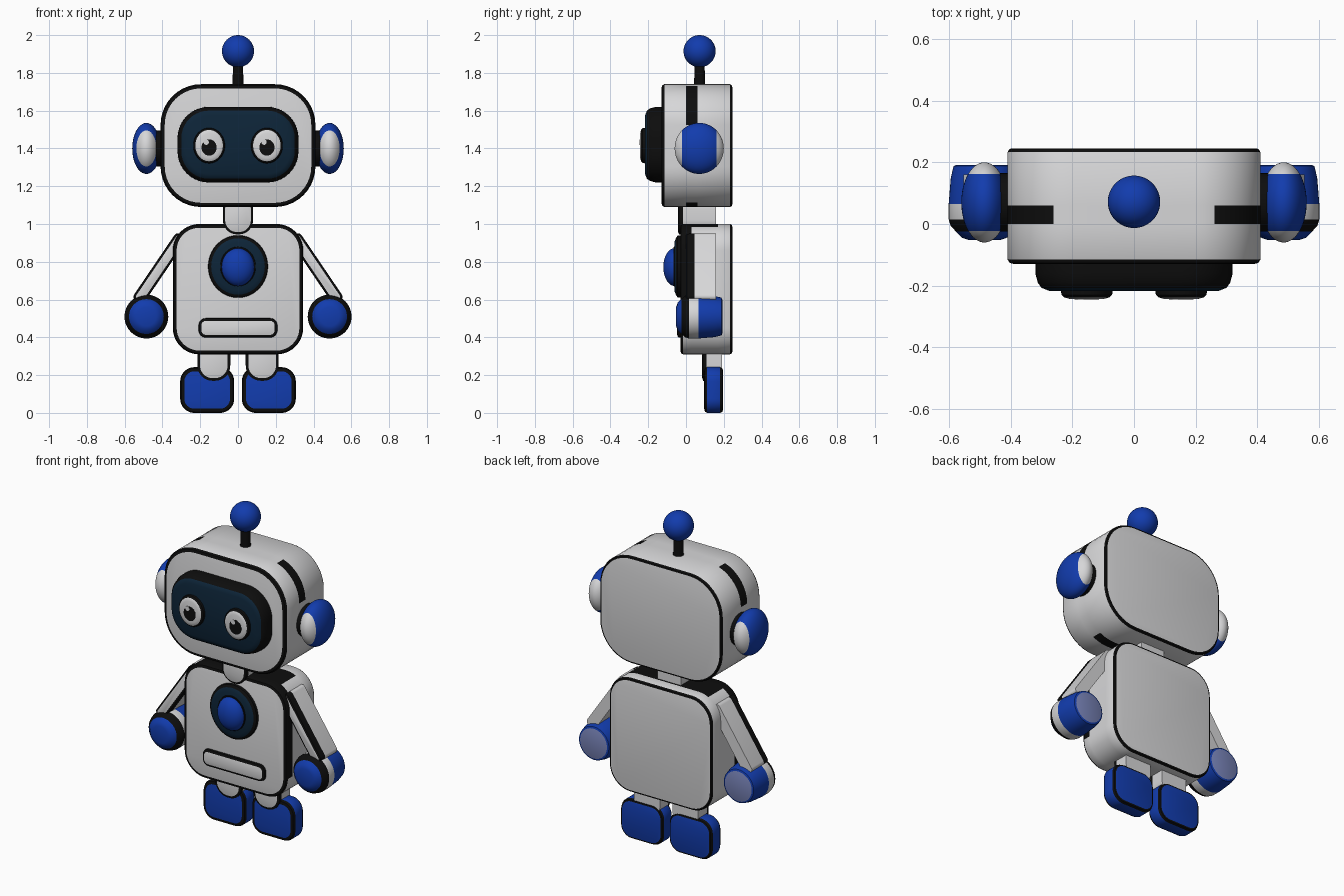
import bpy, bmesh, math
from mathutils import Matrix, Vector

if "Cube" in bpy.data.objects:
    bpy.data.objects.remove(bpy.data.objects["Cube"])

# Flat colours
COLOURS = [("light_grey", (0.68, 0.68, 0.69)), ("black", (0.004, 0.004, 0.004)),
           ("blue", (0.006, 0.045, 0.42)), ("navy", (0.004, 0.018, 0.04)),
           ("pale_blue", (0.19, 0.23, 0.48))]
MATS = []
for mat_name, rgb in COLOURS:
    m = bpy.data.materials.new(mat_name)
    m.diffuse_color = (*rgb, 1)
    m.use_nodes = True
    m.node_tree.nodes["Principled BSDF"].inputs["Base Color"].default_value = m.diffuse_color
    MATS.append(m)
GREY, BLACK, BLUE, NAVY, PALE = range(5)


def finish(name, bm, rule=None):
    """Turn a bmesh into a smooth object; rule(centre) may override a face colour."""
    bmesh.ops.remove_doubles(bm, verts=bm.verts, dist=1e-5)
    bmesh.ops.recalc_face_normals(bm, faces=bm.faces)
    if rule:
        for f in bm.faces:
            c = rule(f.calc_center_median())
            if c is not None:
                f.material_index = c
    me = bpy.data.meshes.new(name)
    bm.to_mesh(me)
    bm.free()
    for m in MATS:
        me.materials.append(m)
    ob = bpy.data.objects.new(name, me)
    bpy.context.collection.objects.link(ob)
    bpy.ops.object.select_all(action='DESELECT')
    ob.select_set(True)
    bpy.context.view_layer.objects.active = ob
    bpy.ops.object.shade_smooth_by_angle(angle=math.radians(35))
    return ob


def slab(name, cx, cz, hx, hz, r, front, rings, rule=None, tilt=0, n=10):
    """Rounded rectangle lofted along y. rings: (y, inset, colour of next band / back cap).
    r=None gives an ellipse."""
    bm = bmesh.new()
    loops = []
    for y, inset, _ in rings:
        ax, az = hx - inset, hz - inset
        rx, rz = (ax, az) if r is None else (max(r - inset, 0.005),) * 2
        pts = []
        for q, (sx, sz) in enumerate([(1, 1), (-1, 1), (-1, -1), (1, -1)]):
            for k in range(n + 1):
                a = (q + k / n) * math.pi / 2
                px = sx * (ax - rx) + rx * math.cos(a)
                pz = sz * (az - rz) + rz * math.sin(a)
                pts.append(bm.verts.new((
                    cx + px * math.cos(tilt) - pz * math.sin(tilt), y,
                    cz + px * math.sin(tilt) + pz * math.cos(tilt))))
        loops.append(pts)
    for i in range(len(loops) - 1):
        a, b = loops[i], loops[i + 1]
        for k in range(len(a)):
            j = (k + 1) % len(a)
            bm.faces.new((a[k], a[j], b[j], b[k])).material_index = rings[i][2]
    bm.faces.new(loops[0]).material_index = front
    bm.faces.new(loops[-1]).material_index = rings[-1][2]
    return finish(name, bm, rule)


def ball(name, centre, size, colour, rule=None):
    """Ellipsoid with its poles along y."""
    bm = bmesh.new()
    mat = (Matrix.Translation(Vector(centre)) @ Matrix.Diagonal((*size, 1))
           @ Matrix.Rotation(math.pi / 2, 4, 'X'))
    bmesh.ops.create_uvsphere(bm, u_segments=40, v_segments=24, radius=1, matrix=mat)
    for f in bm.faces:
        f.material_index = colour
    return finish(name, bm, rule)


# Head: grey shell, black front and back rims, black side stripe
def head_rule(c):
    if 0.0 < c.y < 0.06 and ((abs(c.x) > 0.27 and c.z > 1.5) or c.z < 1.11):
        return BLACK


slab("head", 0, 1.415, 0.41, 0.325, 0.215, GREY,
     [(-0.13, 0.022, BLACK), (-0.126, 0.007, BLACK), (-0.115, 0, GREY), (0.0, 0, GREY),
      (0.06, 0, GREY), (0.233, 0, BLACK), (0.243, 0.006, BLACK), (0.245, 0.014, GREY)], head_rule)

# Face screen
slab("face_screen", 0, 1.42, 0.32, 0.2, 0.165, NAVY,
     [(-0.217, 0.045, NAVY), (-0.207, 0.02, BLACK), (-0.19, 0.008, BLACK),
      (-0.16, 0, BLACK), (-0.12, 0, BLACK)])

# Eyes with pupils and glints
for side, s in (("left", -1), ("right", 1)):
    x = s * 0.153
    slab(side + "_eye", x, 1.415, 0.085, 0.095, None, GREY,
         [(-0.243, 0.03, GREY), (-0.238, 0.012, BLACK), (-0.23, 0.003, BLACK), (-0.21, 0, BLACK)])
    slab(side + "_pupil", x, 1.405, 0.04, 0.043, None, BLACK,
         [(-0.2445, 0, BLACK), (-0.24, 0, BLACK)])
    slab(side + "_glint", x - 0.015, 1.433, 0.014, 0.014, None, GREY,
         [(-0.2455, 0, GREY), (-0.24, 0, GREY)])

# Antenna
bm = bmesh.new()
bmesh.ops.create_cone(bm, cap_ends=True, segments=24, radius1=0.03, radius2=0.026, depth=0.15,
                      matrix=Matrix.Translation((0, 0.072, 1.785)))
for f in bm.faces:
    f.material_index = BLACK
finish("antenna_stem", bm)
ball("antenna_ball", (0, 0.072, 1.915), (0.085, 0.085, 0.085), BLUE)

# Neck with rounded bib in front of the body
slab("neck", 0, 1.05, 0.08, 0.105, 0.075, GREY,
     [(-0.042, 0.012, BLACK), (-0.036, 0, BLACK), (-0.015, 0, GREY), (0.16, 0, GREY)])


# Body: black along the front of the sides and around the neck
def body_rule(c):
    if -0.015 < c.y < 0.03 and c.z > 0.45:
        return BLACK
    if 0.03 < c.y < 0.17 and c.z > 0.98:
        return BLACK


slab("body", 0, 0.655, 0.345, 0.345, 0.14, GREY,
     [(-0.03, 0.02, BLACK), (-0.026, 0.006, BLACK), (-0.015, 0, GREY), (0.03, 0, GREY),
      (0.17, 0, GREY), (0.233, 0, BLACK), (0.243, 0.006, BLACK), (0.245, 0.014, GREY)], body_rule)

# Chest light and belly slot
slab("chest_ring", 0, 0.775, 0.16, 0.167, None, NAVY,
     [(-0.062, 0.04, NAVY), (-0.054, 0.018, BLACK), (-0.045, 0.004, BLACK), (-0.02, 0, BLACK)])
slab("chest_light_rim", 0, 0.775, 0.097, 0.108, None, BLACK,
     [(-0.066, 0.005, BLACK), (-0.055, 0, BLACK)])
ball("chest_light", (0, -0.06, 0.772), (0.087, 0.06, 0.1), BLUE)
slab("belly_slot", 0, 0.45, 0.21, 0.053, 0.04, GREY,
     [(-0.047, 0.016, BLACK), (-0.042, 0.004, BLACK), (-0.02, 0, BLACK)])

for side, s in (("left", -1), ("right", 1)):
    # Ears: blue middle band between pale front and back
    ball(side + "_ear", (s * 0.485, 0.07, 1.4), (0.075, 0.13, 0.135), BLUE,
         lambda c: GREY if abs(c.y - 0.07) > 0.088 else None)
    bm = bmesh.new()
    bmesh.ops.create_cone(bm, cap_ends=True, segments=32, radius1=0.095, radius2=0.095, depth=0.06,
                          matrix=Matrix.Translation((s * 0.42, 0.07, 1.4))
                          @ Matrix.Rotation(math.pi / 2, 4, 'Y'))
    for f in bm.faces:
        f.material_index = BLACK
    finish(side + "_ear_mount", bm)

    # Arms
    slab(side + "_arm", s * 0.415, 0.765, 0.034, 0.21, 0.02, GREY,
         [(0.0, 0.012, BLACK), (0.004, 0.002, BLACK), (0.045, 0, GREY), (0.16, 0, GREY)],
         tilt=s * math.atan2(0.19, 0.28), n=4)

    # Hands: blue domed front, black rim, grey band, blue back
    slab(side + "_hand", s * 0.485, 0.51, 0.116, 0.116, None, BLUE,
         [(-0.052, 0.065, BLUE), (-0.044, 0.042, BLUE), (-0.025, 0.024, BLACK),
          (-0.005, 0.006, BLACK), (0.015, 0, GREY), (0.065, 0, BLUE), (0.15, 0.007, BLUE),
          (0.188, 0.016, BLUE), (0.192, 0.026, PALE)], n=12)

    # Legs, lapping over the feet
    slab(side + "_leg", s * 0.128, 0.285, 0.087, 0.115, 0.08, GREY,
         [(0.086, 0.014, BLACK), (0.091, 0, BLACK), (0.108, 0, GREY), (0.19, 0, GREY)])

    # Feet
    slab(side + "_foot", s * 0.163, 0.121, 0.143, 0.121, 0.075, BLUE,
         [(0.096, 0.022, BLACK), (0.1, 0.006, BLACK), (0.112, 0, BLUE), (0.18, 0, BLACK),
          (0.192, 0.006, BLACK), (0.195, 0.014, BLUE)])
